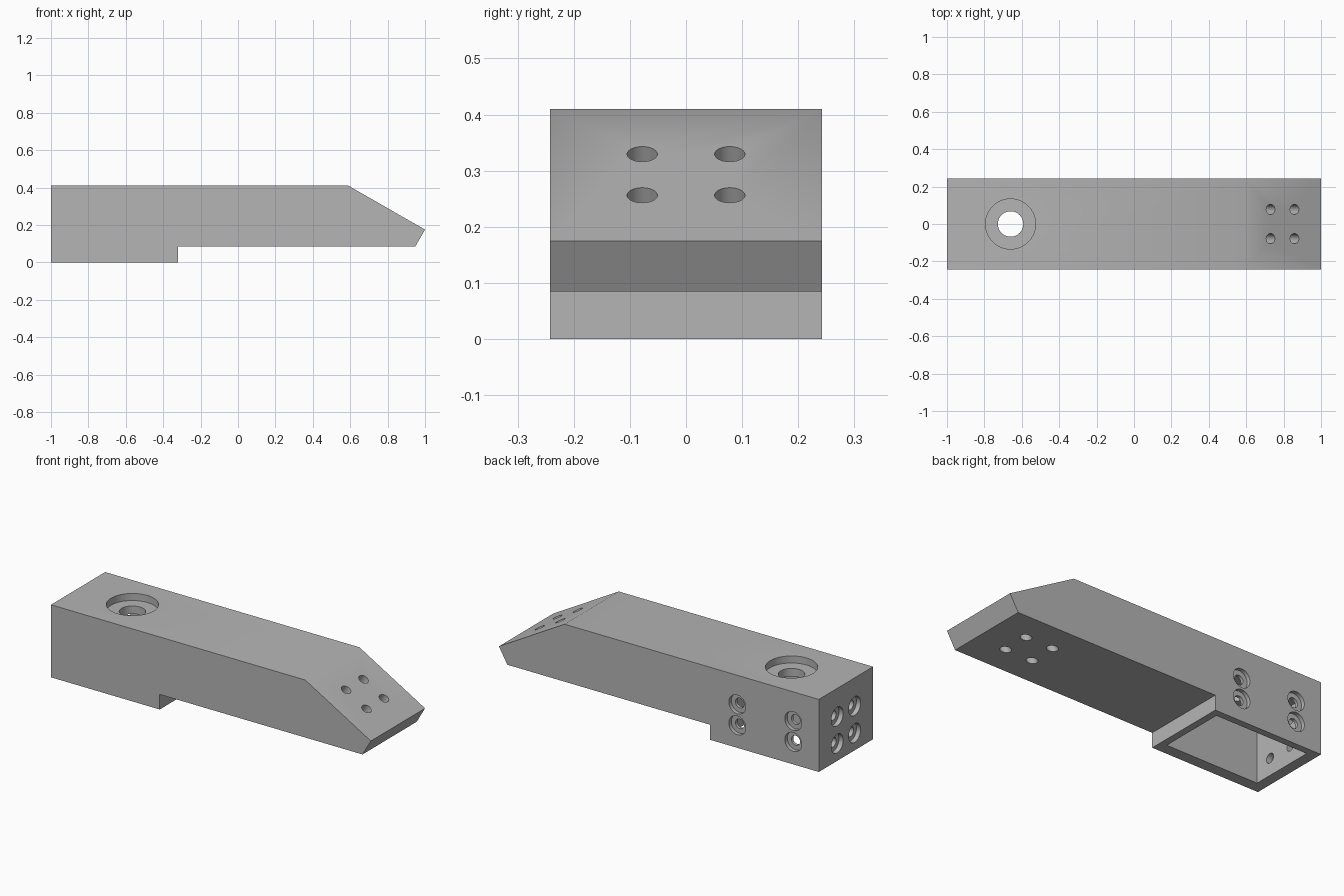
import bpy, bmesh, math
from mathutils import Vector

cube = bpy.data.objects.get("Cube")
if cube:
    bpy.data.objects.remove(cube, do_unlink=True)

HALF_W = 0.242
TOP = 0.41

# Single plain grey
grey = bpy.data.materials.new("plain_grey")
grey.use_nodes = True
colour = (0.46, 0.46, 0.46, 1)
grey.diffuse_color = colour
grey.node_tree.nodes["Principled BSDF"].inputs["Base Color"].default_value = colour


def make_object(name, bm):
    bmesh.ops.recalc_face_normals(bm, faces=bm.faces[:])
    mesh = bpy.data.meshes.new(name)
    bm.to_mesh(mesh)
    bm.free()
    mesh.materials.append(grey)
    obj = bpy.data.objects.new(name, mesh)
    bpy.context.collection.objects.link(obj)
    return obj


def prism(name, profile, y0, y1):
    """Side profile in x, z stretched from y0 to y1."""
    bm = bmesh.new()
    face = bm.faces.new([bm.verts.new((x, y0, z)) for x, z in profile])
    grown = bmesh.ops.extrude_face_region(bm, geom=[face])["geom"]
    verts = [v for v in grown if isinstance(v, bmesh.types.BMVert)]
    bmesh.ops.translate(bm, verts=verts, vec=(0, y1 - y0, 0))
    return make_object(name, bm)


def cut(cutter):
    """Subtract a cutter from the body, then discard it."""
    cutter.hide_render = True
    mod = body.modifiers.new("cut", 'BOOLEAN')
    mod.operation = 'DIFFERENCE'
    mod.solver = 'EXACT'
    mod.object = cutter
    bpy.ops.object.modifier_apply(modifier=mod.name)
    bpy.data.objects.remove(cutter, do_unlink=True)


def drill(mouth, inward, radius, depth):
    mouth, inward = Vector(mouth), Vector(inward).normalized()
    over = 0.03
    bm = bmesh.new()
    bmesh.ops.create_cone(bm, cap_ends=True, segments=40, radius1=radius,
                          radius2=radius, depth=depth + over)
    turn = inward.to_track_quat('Z', 'Y').to_matrix()
    bmesh.ops.rotate(bm, verts=bm.verts, matrix=turn)
    bmesh.ops.translate(bm, verts=bm.verts, vec=mouth + inward * (depth - over) / 2)
    cut(make_object("drill_cutter", bm))


def stepped_hole(mouth, inward, wide, narrow, step, through):
    drill(mouth, inward, wide, step)
    drill(mouth, inward, narrow, through)


# Body: block with a long bevelled nose
body = prism("bracket_body",
             [(-1, 0), (-0.32, 0), (-0.32, 0.085), (0.948, 0.085),
              (1, 0.175), (0.59, TOP), (-1, TOP)], -HALF_W, HALF_W)
bpy.context.view_layer.objects.active = body
body.select_set(True)

# Pocket open to the underside
cut(prism("pocket_cutter", [(-0.94, -0.05), (-0.36, -0.05), (-0.36, 0.325), (-0.94, 0.325)],
          -0.177, 0.203))

# Large stepped hole in the top
stepped_hole((-0.66, 0, TOP), (0, 0, -1), 0.134, 0.068, 0.04, 0.12)

# Stepped screw holes in the back wall and the end wall
for x in (-0.84, -0.49):
    for z in (0.127, 0.245):
        stepped_hole((x, HALF_W, z), (0, -1, 0), 0.053, 0.027, 0.022, 0.07)
for y in (-0.078, 0.078):
    for z in (0.098, 0.25):
        stepped_hole((-1, y, z), (1, 0, 0), 0.053, 0.027, 0.026, 0.09)

# Plain holes square to the sloped nose
for y in (-0.078, 0.078):
    for x, z in ((0.73, 0.329), (0.858, 0.256)):
        drill((x, y, z), (-0.498, 0, -0.867), 0.027, 0.4)

bpy.ops.object.shade_smooth_by_angle(angle=math.radians(30))
